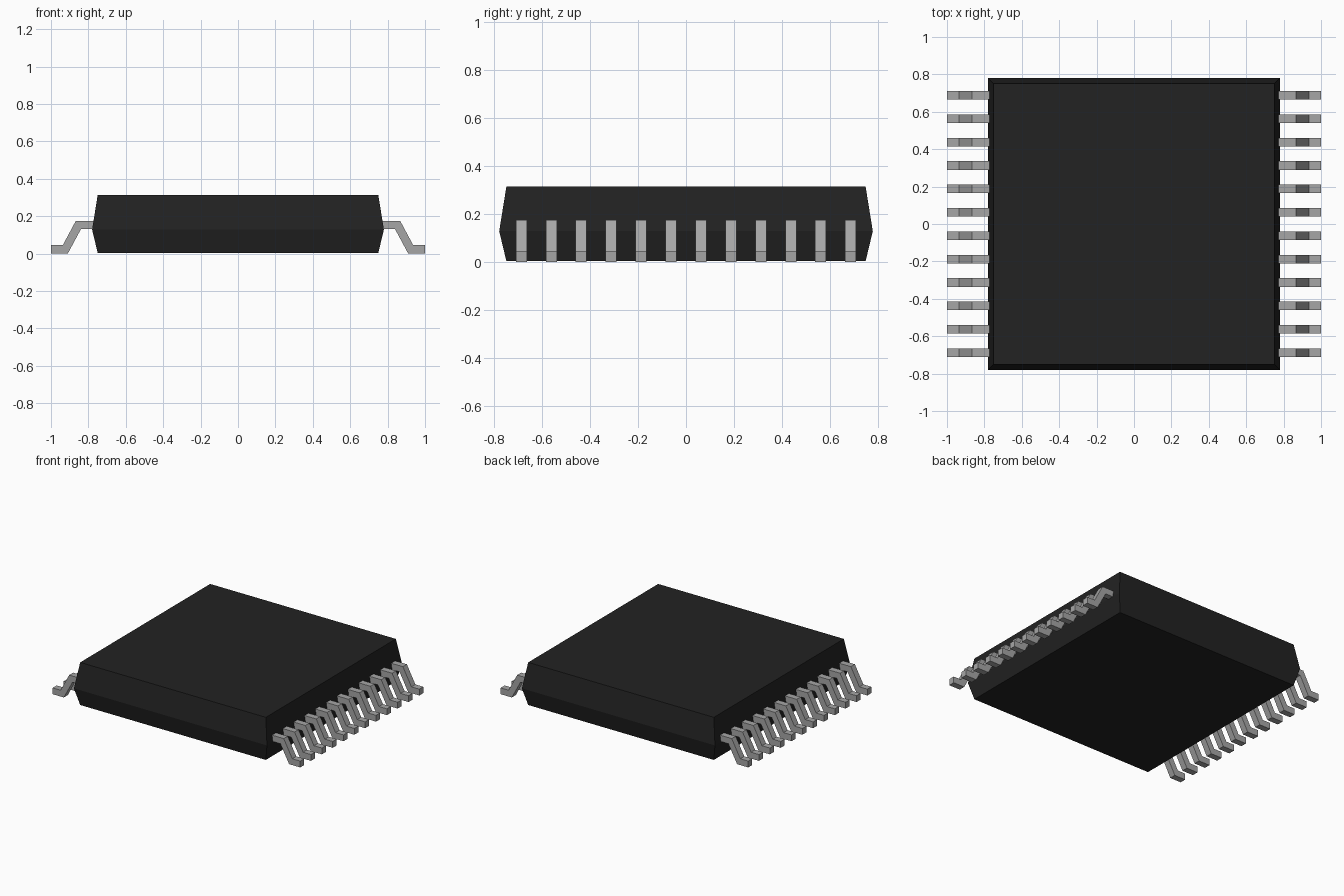
import bpy
import bmesh

cube = bpy.data.objects.get("Cube")
if cube:
    bpy.data.objects.remove(cube, do_unlink=True)


def make_material(name, value):
    mat = bpy.data.materials.new(name)
    mat.use_nodes = True
    colour = (value, value, value, 1)
    mat.diffuse_color = colour
    mat.node_tree.nodes["Principled BSDF"].inputs["Base Color"].default_value = colour
    return mat


def finish(name, bm, mat):
    bmesh.ops.recalc_face_normals(bm, faces=bm.faces)
    mesh = bpy.data.meshes.new(name)
    bm.to_mesh(mesh)
    bm.free()
    mesh.materials.append(mat)
    obj = bpy.data.objects.new(name, mesh)
    bpy.context.collection.objects.link(obj)
    return obj


black = make_material("black plastic", 0.016)
metal = make_material("grey metal", 0.38)

# Package body: square rings stacked up to a ridge and back in
bm = bmesh.new()
rings = []
for half, z in ((0.75, 0.003), (0.78, 0.128), (0.75, 0.314)):
    corners = ((-half, -half), (half, -half), (half, half), (-half, half))
    rings.append([bm.verts.new((x, y, z)) for x, y in corners])
for low, high in zip(rings, rings[1:]):
    for i in range(4):
        j = (i + 1) % 4
        bm.faces.new((low[i], low[j], high[j], high[i]))
bm.faces.new(rings[0])
bm.faces.new(rings[-1])
finish("package_body", bm, black)

# Bent pins: one side profile, extruded across the pin width
PROFILE = ((0.76, 0.175), (0.867, 0.175), (0.936, 0.046), (1.0, 0.046),
           (1.0, 0.0), (0.91, 0.0), (0.84, 0.13), (0.76, 0.13))
PIN_COUNT, PITCH, WIDTH = 12, 0.125, 0.046


def add_pin(name, side, y):
    bm = bmesh.new()
    face = bm.faces.new([bm.verts.new((side * x, y - WIDTH / 2, z)) for x, z in PROFILE])
    result = bmesh.ops.extrude_face_region(bm, geom=[face], use_keep_orig=True)
    moved = [v for v in result["geom"] if isinstance(v, bmesh.types.BMVert)]
    bmesh.ops.translate(bm, verts=moved, vec=(0, WIDTH, 0))
    finish(name, bm, metal)


for label, side in (("left", 1), ("right", -1)):
    for i in range(PIN_COUNT):
        add_pin(f"{label}_pin_{i + 1}", side, (i - (PIN_COUNT - 1) / 2) * PITCH)
